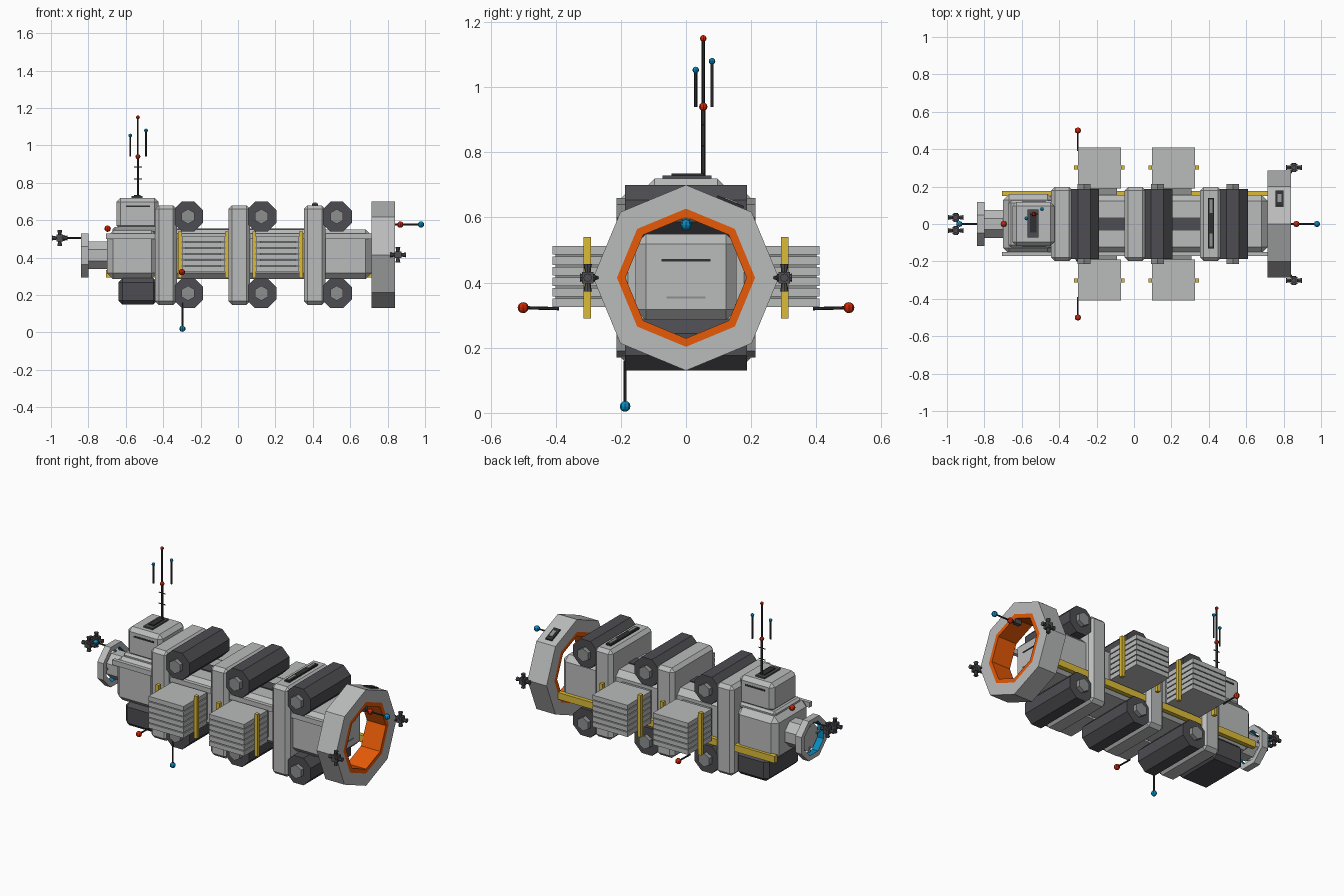
import bpy, bmesh, math
from mathutils import Vector

if "Cube" in bpy.data.objects:
    bpy.data.objects.remove(bpy.data.objects["Cube"])


def material(name, r, g, b):
    m = bpy.data.materials.new(name)
    m.use_nodes = True
    m.diffuse_color = (r, g, b, 1)
    m.node_tree.nodes["Principled BSDF"].inputs["Base Color"].default_value = (r, g, b, 1)
    return m


HULL = material("hull grey", .49, .5, .495)
MID = material("hub grey", .27, .28, .28)
DARK = material("tank grey", .075, .075, .085)
BLACK = material("near black", .03, .03, .032)
YELLOW = material("yellow", .72, .5, .04)
ORANGE = material("orange", .8, .1, .002)
BLUE = material("blue", .002, .26, .54)
RED = material("red", .62, .02, .002)


def finish(name, bm, *mats):
    bmesh.ops.recalc_face_normals(bm, faces=bm.faces)
    me = bpy.data.meshes.new(name)
    bm.to_mesh(me)
    bm.free()
    for m in mats:
        me.materials.append(m)
    ob = bpy.data.objects.new(name, me)
    bpy.context.collection.objects.link(ob)
    return ob


def box(name, xs, ys, zs, mat, chamfer=0):
    bm = bmesh.new()
    bmesh.ops.create_cube(bm, size=1)
    for v in bm.verts:
        v.co = [lo + (c + .5) * (hi - lo) for c, (lo, hi) in zip(v.co, (xs, ys, zs))]
    ob = finish(name, bm, mat)
    if chamfer:
        mod = ob.modifiers.new("chamfer", "BEVEL")
        mod.width, mod.segments = chamfer, 1
    return ob


def rod(name, a, b, r, mat, sides=6, r2=None, turn=0):
    a, b = Vector(a), Vector(b)
    bm = bmesh.new()
    bmesh.ops.create_cone(bm, cap_ends=True, segments=sides, radius1=r,
                          radius2=r if r2 is None else r2, depth=(b - a).length)
    ob = finish(name, bm, mat)
    ob.location = (a + b) / 2
    ob.rotation_euler = (b - a).to_track_quat('Z', 'Y').to_euler()
    for v in ob.data.vertices:
        x, y, z = v.co
        v.co = (x * math.cos(turn) - y * math.sin(turn), x * math.sin(turn) + y * math.cos(turn), z)
    return ob


def ball(name, pos, r, mat):
    bm = bmesh.new()
    bmesh.ops.create_uvsphere(bm, u_segments=8, v_segments=6, radius=r)
    ob = finish(name, bm, mat)
    ob.location = pos
    return ob


def ring(name, z, profile, turn, mats):
    """Eight-sided ring about the x axis; profile rows hold x, radius, material slot."""
    bm = bmesh.new()
    loops = []
    for k in range(8):
        a = turn + k * math.pi / 4
        loops.append([bm.verts.new((x, r * math.cos(a), z + r * math.sin(a))) for x, r, s in profile])
    n = len(profile)
    for k in range(8):
        p, q = loops[k], loops[(k + 1) % 8]
        for i in range(n):
            j = (i + 1) % n
            bm.faces.new((p[i], p[j], q[j], q[i])).material_index = profile[i][2]
    return finish(name, bm, *mats)


HALF = math.pi / 8

# Main hull, nose module, upper cabin and lower bay
box("main_hull", (-.45, .715), (-.155, .155), (.285, .55), HULL, .032)
box("nose_module", (-.7, -.43), (-.16, .16), (.285, .545), HULL, .032)
box("cabin_base", (-.67, -.43), (-.125, .125), (.53, .565), HULL, .012)
box("upper_cabin", (-.65, -.425), (-.118, .118), (.55, .72), HULL, .022)
box("lower_bay", (-.64, -.43), (-.155, .155), (.15, .29), DARK, .022)
for s in (-1, 1):
    box("cabin_slit", (-.6, -.47), sorted((s * .11, s * .12)), (.67, .68), BLACK)
box("roof_hatch", (-.57, -.51), (-.072, .078), (.715, .729), DARK)
box("roof_hatch_panel", (-.555, -.522), (-.045, .055), (.72, .735), BLACK)
box("spine_strip", (-.33, .36), (-.035, .035), (.545, .556), DARK)
box("tail_slit", (.71, .718), (-.075, .075), (.465, .472), BLACK)
box("tail_panel", (.71, .719), (-.075, .075), (.375, .457), HULL)
box("tail_lower_slit", (.71, .718), (-.06, .06), (.352, .358), MID)

# Side rails
box("yellow_rail", (-.705, .72), (.15, .177), (.295, .335), YELLOW)
box("grey_rail", (-.705, .72), (-.172, -.15), (.5, .53), HULL)

# Frames with a pair of tanks behind each
for x in (-.385, .007, .41):
    box("frame", (x - .058, x + .058), (-.198, .198), (.147, .68), HULL, .02)
    for z in (.21, .62):
        c = x + .118
        rod("tank", (c, -.188, z), (c, .188, z), .087, DARK, 8, turn=HALF)
        rod("tank_hubs", (c, -.213, z), (c, .213, z), .04, MID, 6)
box("frame_vent", (.395, .428), (-.13, .14), (.675, .689), BLACK)
for y in (-.085, .095):
    box("vent_cover", (.403, .42), (y - .035, y + .035), (.683, .694), MID)

# Slatted radiators with yellow clamps
for s in (-1, 1):
    for x0, x1 in ((-.3, -.07), (.097, .327)):
        for i in range(6):
            z = .325 + i * .0322
            box("radiator_slat", (x0, x1), sorted((s * .19, s * .41)), (z, z + .027), HULL)
        box("radiator_core", (x0 + .02, x1 - .02), sorted((s * .15, s * .4)), (.335, .5), MID)
        for a in (x0 - .02, x1):
            box("radiator_clamp", (a, a + .02), sorted((s * .292, s * .314)), (.29, .54), YELLOW)

# Tail ring with orange tunnel
ring("tail_ring", .415, [(.715, .285, 0), (.84, .285, 0), (.84, .212, 1),
                         (.84, .186, 1), (.715, .186, 1), (.715, .212, 0)], 0, (HULL, ORANGE))
for name, w, d, h, mat in (("ring_hatch", .021, .044, .007, BLACK),
                           ("ring_hatch_panel", .011, .022, .011, MID)):
    plate = box(name, (-w, w), (-d, d), (-h, h), mat)
    plate.location = (.777, .135, .645)
    plate.rotation_euler = (-HALF, 0, 0)

# Docking neck and ring
rod("docking_neck", (-.81, 0, .412), (-.69, 0, .412), .08, HULL, 8, turn=HALF)
ring("docking_ring", .412, [(-.84, .128, 0), (-.8, .128, 0), (-.8, .097, 1), (-.84, .097, 0)],
     HALF, (HULL, BLUE))
for k in range(4):
    a = k * math.pi / 2
    d = Vector((0, math.cos(a), math.sin(a)))
    c = Vector((-.808, 0, .412))
    rod("docking_spoke", c + d * .06, c + d * .1, .008, MID)


# Thruster clusters: a hub with six flared nozzles
def thruster(pos):
    p = Vector(pos)
    box("thruster_hub", *[(c - .018, c + .018) for c in p], DARK)
    for axis, reach in ((0, .042), (1, .023), (2, .042)):
        for s in (-1, 1):
            d = Vector((0, 0, 0))
            d[axis] = s
            rod("thruster_nozzle", p + d * .008, p + d * reach, .007, DARK, 8, r2=.013)


for s in (-1, 1):
    thruster((.855, s * .302, .415))
    rod("thruster_arm", (.83, s * .265, .415), (.855, s * .3, .415), .007, BLACK)
    thruster((-.953, s * .035, .505))
rod("nose_thruster_bar", (-.945, -.035, .505), (-.945, .035, .505), .006, BLACK)

# Probes: rod with coloured ball tip
for a, b, r, mat in (
        ((-.3, .39, .32), (-.3, .5, .323), .017, RED),
        ((-.3, -.39, .32), (-.3, -.5, .323), .017, RED),
        ((-.297, -.187, .16), (-.297, -.187, .02), .0165, BLUE),
        ((.83, 0, .577), (.978, 0, .577), .017, BLUE),
        ((-.82, 0, .505), (-.933, 0, .505), .016, BLUE),
        ((-.535, .053, .9), (-.535, .053, 1.15), .01, RED),
        ((-.576, .03, .94), (-.576, .03, 1.053), .01, BLUE),
        ((-.492, .08, .94), (-.492, .08, 1.08), .01, BLUE)):
    rod("probe_rod", a, b, .005, BLACK)
    ball("probe_tip", b, r, mat)
box("probe_mount", (.8, .84), (-.012, .012), (.57, .605), DARK)
ball("tail_marker", (.868, 0, .577), .017, RED)
ball("nose_marker", (-.697, 0, .555), .017, RED)

# Roof mast
rod("mast", (-.535, .053, .72), (-.535, .053, .94), .007, BLACK)
ball("mast_marker", (-.535, .053, .94), .013, RED)
for z in (.82, .885):
    rod("mast_crossbar", (-.556, .053, z), (-.514, .053, z), .003, BLACK)
